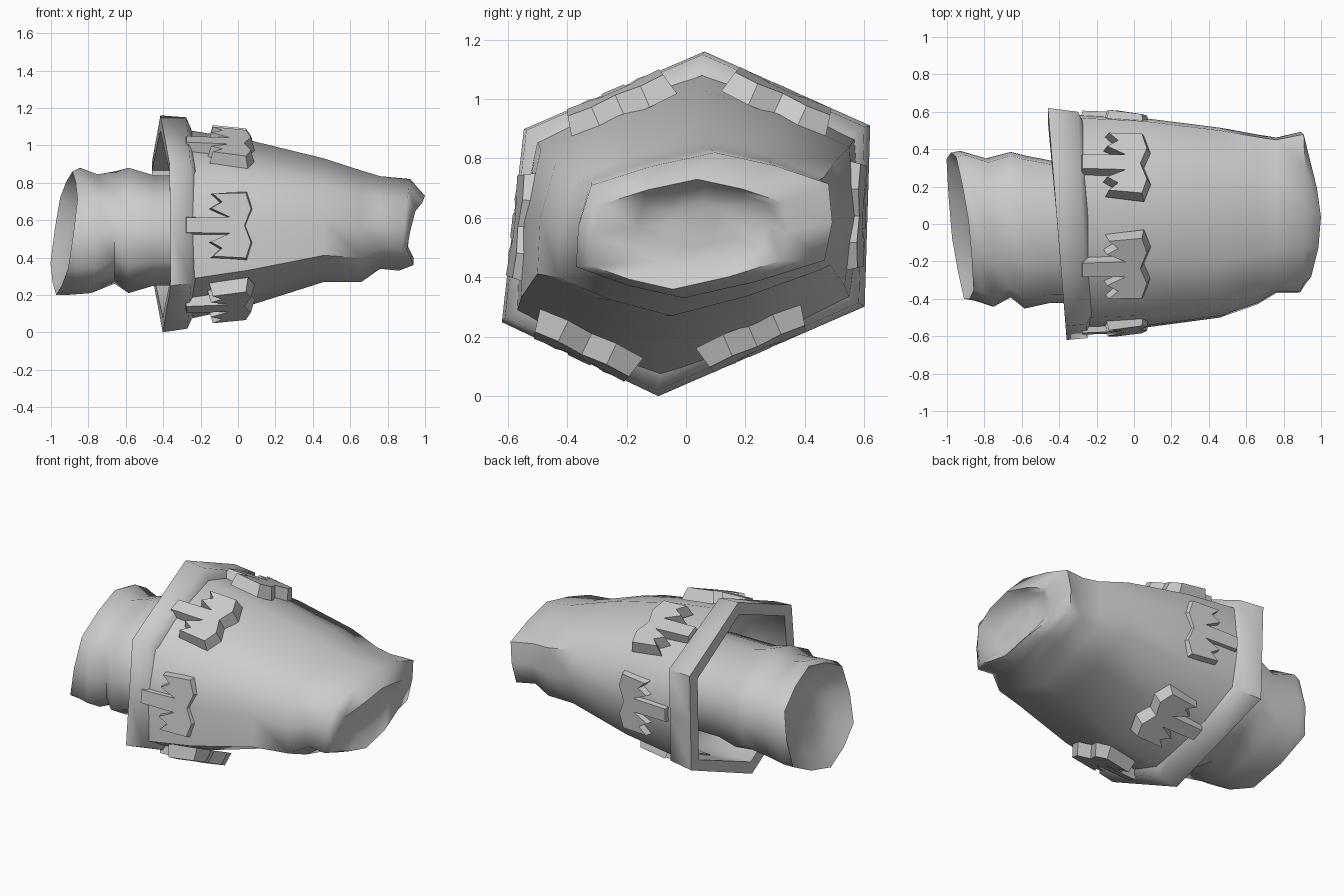
import bpy, bmesh, math
from mathutils import Vector

cube = bpy.data.objects.get("Cube")
if cube:
    bpy.data.objects.remove(cube)

grey = bpy.data.materials.new("plain_grey")
grey.use_nodes = True
grey.diffuse_color = (0.6, 0.6, 0.6, 1)
grey.node_tree.nodes["Principled BSDF"].inputs["Base Color"].default_value = (0.6, 0.6, 0.6, 1)

# Lopsided hexagon shared by every cross-section, in a -1..1 box
HEX = [Vector(p) for p in ((0.1, 1), (-0.88, 0.55), (-1, -0.57),
                           (-0.15, -1), (0.97, -0.48), (1, 0.57))]


def section(x, y0, y1, z0, z1, yaw=0, pitch=0, bow=0, bulge=1.0):
    """Twelve points of a hexagon fitted to a box, edge midpoints pushed out by bulge."""
    pts = []
    for i, a in enumerate(HEX):
        for p in (a, (a + HEX[(i + 1) % 6]) / 2 * bulge):
            pts.append(Vector((x + yaw * p.x + pitch * p.y - bow * p.x ** 2,
                               (y0 + y1) / 2 + p.x * (y1 - y0) / 2,
                               (z0 + z1) / 2 + p.y * (z1 - z0) / 2)))
    return pts


def finish(name, bm, angle):
    bmesh.ops.recalc_face_normals(bm, faces=bm.faces)
    mesh = bpy.data.meshes.new(name)
    bm.to_mesh(mesh)
    bm.free()
    mesh.materials.append(grey)
    obj = bpy.data.objects.new(name, mesh)
    bpy.context.collection.objects.link(obj)
    bpy.ops.object.select_all(action='DESELECT')
    obj.select_set(True)
    bpy.context.view_layer.objects.active = obj
    bpy.ops.object.shade_smooth_by_angle(angle=math.radians(angle))


def loft(name, stations, bulge=1.0, closed=False, cap_start=False, cap_end=False, angle=62):
    bm = bmesh.new()
    rings = [[bm.verts.new(p) for p in section(*s, bulge=bulge)] for s in stations]
    pairs = list(zip(rings, rings[1:])) + ([(rings[-1], rings[0])] if closed else [])
    for a, b in pairs:
        for i in range(12):
            j = (i + 1) % 12
            bm.faces.new((a[i], a[j], b[j], b[i]))
    for ring, wanted in ((rings[0], cap_start), (rings[-1], cap_end)):
        if wanted:
            bm.faces.new(ring)
    finish(name, bm, angle)


# Tapered main sleeve: inner lining, outer wall, flared tip and recessed end
loft("sleeve", [
    (-0.08, -0.42, 0.32, 0.25, 0.84),
    (-0.12, -0.51, 0.51, 0.13, 1.02),
    (-0.32, -0.54, 0.54, 0.08, 1.06, -0.03),
    (-0.32, -0.57, 0.57, 0.06, 1.09, -0.03),
    (0.05, -0.555, 0.55, 0.14, 1.03),
    (0.46, -0.50, 0.50, 0.27, 0.93),
    (0.66, -0.43, 0.465, 0.27, 0.865),
    (0.76, -0.37, 0.45, 0.34, 0.835),
    (0.89, -0.37, 0.48, 0.33, 0.82, 0, 0.03),
    (0.97, -0.32, 0.33, 0.36, 0.73, 0, 0.03, 0.05),
    (0.92, -0.17, 0.27, 0.43, 0.71, 0, 0.03, 0.02),
    (0.90, -0.08, 0.16, 0.50, 0.65)],
    bulge=1.045, cap_end=True)

# Raised hexagonal band round the wide end, its front wall sloping to the sleeve
loft("band", [
    (-0.41, -0.62, 0.62, 0.0, 1.16, -0.05),
    (-0.275, -0.61, 0.60, 0.02, 1.15, -0.025),
    (-0.245, -0.54, 0.54, 0.08, 1.08, -0.025),
    (-0.41, -0.54, 0.54, 0.08, 1.08, -0.05)], closed=True, angle=62)

# Narrow rear cuff with pinched folds and a dished open end
loft("rear_cuff", [
    (-0.82, -0.20, 0.15, 0.40, 0.67, -0.04, 0.04),
    (-0.86, -0.32, 0.28, 0.29, 0.79, -0.05, 0.05),
    (-0.93, -0.40, 0.36, 0.20, 0.86, -0.05, 0.05),
    (-0.88, -0.41, 0.37, 0.20, 0.88, -0.05, 0.04),
    (-0.77, -0.44, 0.33, 0.21, 0.845, -0.02, 0.02),
    (-0.66, -0.39, 0.365, 0.26, 0.86),
    (-0.585, -0.45, 0.345, 0.21, 0.88),
    (-0.45, -0.42, 0.32, 0.25, 0.84),
    (-0.05, -0.42, 0.32, 0.25, 0.84)],
    bulge=1.07, cap_start=True)

# Half outline of the pronged ornament: distance along the sleeve, half width
HALF = [(-0.28, 0.045), (-0.05, 0.045), (-0.15, 0.09), (-0.09, 0.125), (-0.14, 0.17),
        (0.045, 0.18), (0.075, 0.09)]
OUTLINE = [Vector(p) for p in HALF + [(0.04, 0)] + [(u, -v) for u, v in reversed(HALF)]]


def offset(outline, amount):
    """Grow (or shrink) a clockwise outline along its corner bisectors."""
    grown = []
    for i, p in enumerate(outline):
        d1 = (p - outline[i - 1]).normalized()
        d2 = (outline[(i + 1) % len(outline)] - p).normalized()
        normal = Vector((-d1.y - d2.y, d1.x + d2.x)).normalized()
        grown.append(p + normal * amount)
    return grown


# One ornament on each side of the sleeve, with sloping walls
base = section(0, -0.62, 0.61, 0.0, 1.16)
for k in range(6):
    a, mid, b = base[2 * k], base[2 * k + 1], base[(2 * k + 2) % 12]
    along = (b - a).normalized()
    out = Vector((0, along.z, -along.y))
    if out.dot(mid - Vector((0, 0, 0.58))) < 0:
        out = -out
    bm = bmesh.new()
    layers = []
    for depth, grow in ((0.075, 0.015), (0.0, -0.006)):
        layers.append([bm.verts.new(mid + Vector((p.x, 0, 0)) + along * p.y
                                    + out * (0.004 - depth - 0.16 * max(0, p.x + 0.1)))
                       for p in offset(OUTLINE, grow)])
    low, top = layers
    bm.faces.new(low)
    bm.faces.new(top)
    for i in range(len(OUTLINE)):
        j = (i + 1) % len(OUTLINE)
        bm.faces.new((low[i], low[j], top[j], top[i]))
    finish(f"ornament_{k + 1}", bm, 20)
